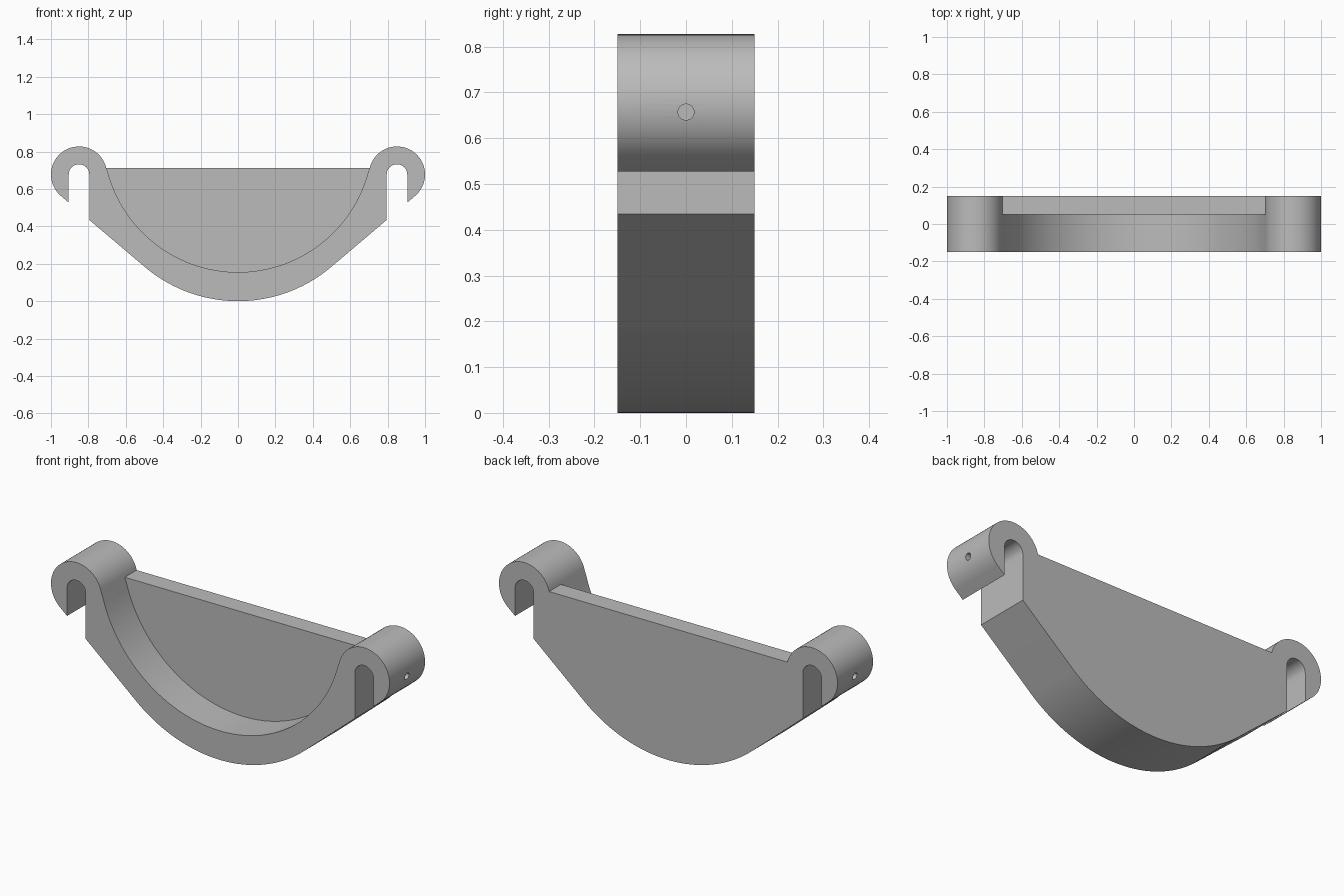
import bpy, bmesh
from math import radians, sin, cos, atan2, degrees

if "Cube" in bpy.data.objects:
    bpy.data.objects.remove(bpy.data.objects["Cube"])

HOOK_X, HOOK_Z, HOOK_R, SLOT_R = 0.85, 0.677, 0.15, 0.055
RIM_Z, RIM_R = 0.875, 0.72          # pocket arc
BELLY_R = 0.77                      # underside arc
FRONT, FLOOR, BACK = -0.15, 0.05, 0.15
SLANT = -49.8                       # normal angle of the straight underside


def arc(cx, cz, r, a0, a1, n):
    angles = [radians(a0 + (a1 - a0) * i / n) for i in range(n + 1)]
    return [(cx + r * cos(a), cz + r * sin(a)) for a in angles]


grey = bpy.data.materials.new("grey_plastic")
grey.use_nodes = True
colour = (0.5, 0.5, 0.5, 1)
grey.diffuse_color = colour
grey.node_tree.nodes["Principled BSDF"].inputs["Base Color"].default_value = colour

# Left half outline: hook, slot, slanted underside, belly
join = degrees(atan2(HOOK_Z - RIM_Z, HOOK_X))
hook = arc(HOOK_X, HOOK_Z, HOOK_R, 180 + join, SLANT, 40)
px, pz = hook[-1]
slope = -cos(radians(SLANT)) / sin(radians(SLANT))


def on_slant(x):
    return (x, pz + (x - px) * slope)


slot = arc(HOOK_X, HOOK_Z, SLOT_R, 0, 180, 20)
belly = arc(0, BELLY_R, BELLY_R, SLANT, -90, 24)
half = hook + [on_slant(HOOK_X + SLOT_R)] + slot + [on_slant(HOOK_X - SLOT_R)] + belly
outline = half + [(-x, z) for x, z in reversed(half[:-1])]
pocket = arc(0, RIM_Z, RIM_R, -180 - join, join, 64)[1:-1]

# Bracket body: outer walls, pocket wall, pocket floor and back plate
bm = bmesh.new()


def ring(points, y):
    return [bm.verts.new((x, y, z)) for x, z in points]


def walls(a, b):
    for i in range(len(a) - 1):
        bm.faces.new((a[i], a[i + 1], b[i + 1], b[i]))


front, middle, back = (ring(outline, y) for y in (FRONT, FLOOR, BACK))
front_rim, floor_rim = (ring(pocket, y) for y in (FRONT, FLOOR))
walls(front, middle)
walls(middle, back)
walls([front[-1]] + front_rim + [front[0]], [middle[-1]] + floor_rim + [middle[0]])
bm.faces.new(front + front_rim)
bm.faces.new([middle[-1]] + floor_rim + [middle[0]])
bm.faces.new(back)
bm.faces.new((middle[0], middle[-1], back[-1], back[0]))
bmesh.ops.dissolve_limit(bm, angle_limit=0.001, verts=[], edges=[
    e for e in bm.edges if all(v in set(middle) for v in e.verts)])
bmesh.ops.recalc_face_normals(bm, faces=bm.faces)
mesh = bpy.data.meshes.new("gutter_bracket")
bm.to_mesh(mesh)
bm.free()
mesh.materials.append(grey)
bracket = bpy.data.objects.new("gutter_bracket", mesh)
bpy.context.collection.objects.link(bracket)

# Screw holes through the outer hook walls
for side in (1, -1):
    bpy.ops.mesh.primitive_cylinder_add(vertices=24, radius=0.0175, depth=0.14,
                                        location=(side * 0.97, 0, 0.657),
                                        rotation=(0, radians(90), 0))
    cutter = bpy.context.object
    cutter.name = "screw_hole_cutter"
    cutter.hide_render = True
    cutter.data.materials.append(grey)
    bpy.ops.object.select_all(action='DESELECT')
    bracket.select_set(True)
    bpy.context.view_layer.objects.active = bracket
    cut = bracket.modifiers.new("screw_hole", 'BOOLEAN')
    cut.operation = 'DIFFERENCE'
    cut.solver = 'EXACT'
    cut.object = cutter
    bpy.ops.object.modifier_apply(modifier=cut.name)
    bpy.data.objects.remove(cutter)

bpy.ops.object.shade_smooth_by_angle(angle=radians(25))
